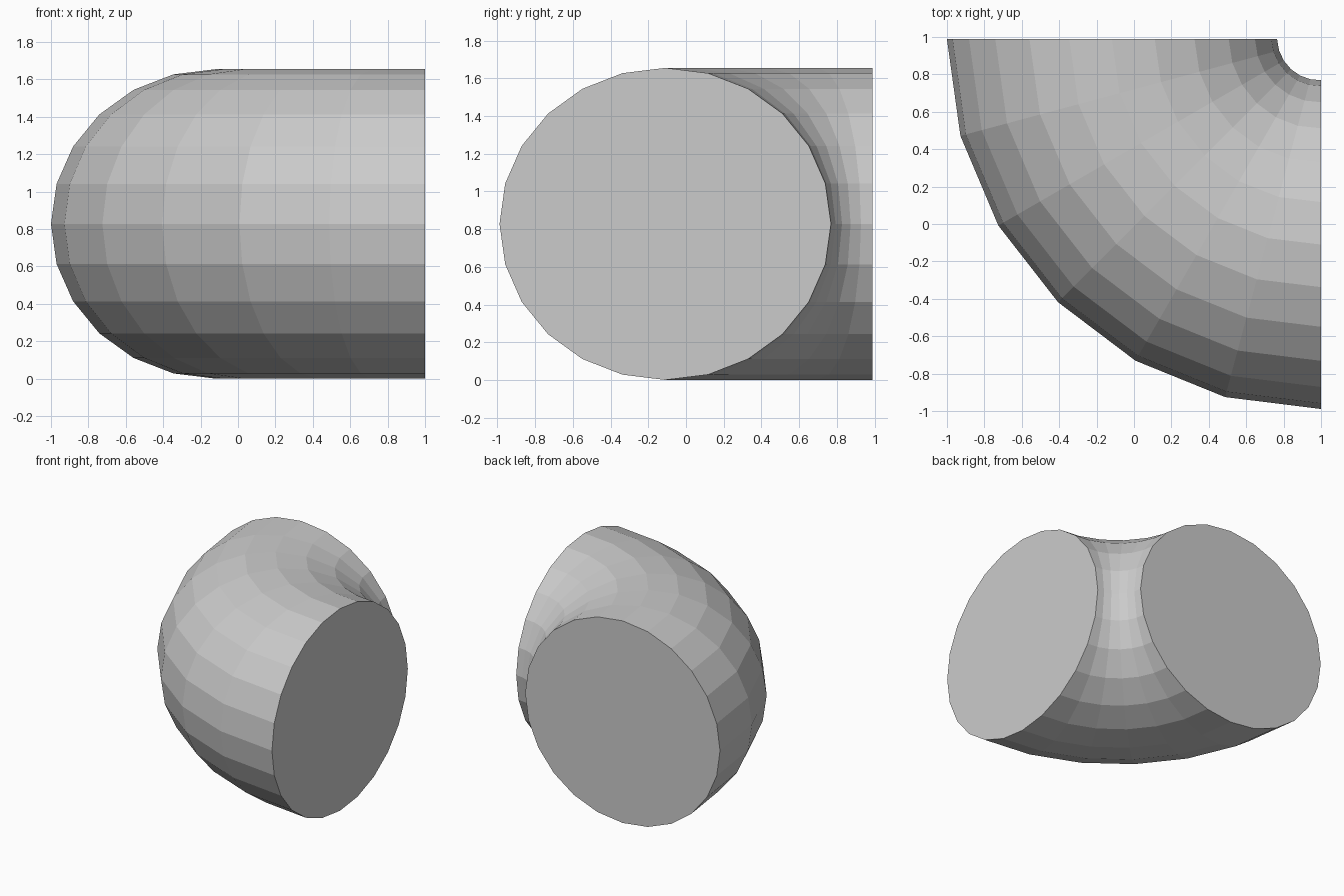
import bpy, bmesh
from math import sin, cos, pi

if "Cube" in bpy.data.objects:
    bpy.data.objects.remove(bpy.data.objects["Cube"])

SIDES, STEPS = 24, 6
CX, CY, CZ = 1.0, 0.988, 0.8275      # bend axis and mid height


def ring(bm, t):
    """One oval cross-section at fraction t of the quarter bend."""
    a = t * pi / 2
    bend = 1.1175 - 0.0195 * t       # bend radius
    half = 0.8825 - 0.0035 * t       # half width of the section
    verts = []
    for i in range(SIDES):
        b = 2 * pi * i / SIDES
        r = bend + half * cos(b)
        verts.append(bm.verts.new((CX - r * cos(a), CY - r * sin(a), CZ + CZ * sin(b))))
    return verts


# Quarter-turn elbow with flat end caps
bm = bmesh.new()
rings = [ring(bm, s / STEPS) for s in range(STEPS + 1)]
for p, q in zip(rings, rings[1:]):
    for i in range(SIDES):
        j = (i + 1) % SIDES
        bm.faces.new((p[i], p[j], q[j], q[i]))
bm.faces.new(rings[0])
bm.faces.new(rings[-1])
bmesh.ops.recalc_face_normals(bm, faces=bm.faces[:])

mesh = bpy.data.meshes.new("pipe_elbow")
bm.to_mesh(mesh)
bm.free()
bpy.context.collection.objects.link(bpy.data.objects.new("pipe_elbow", mesh))
